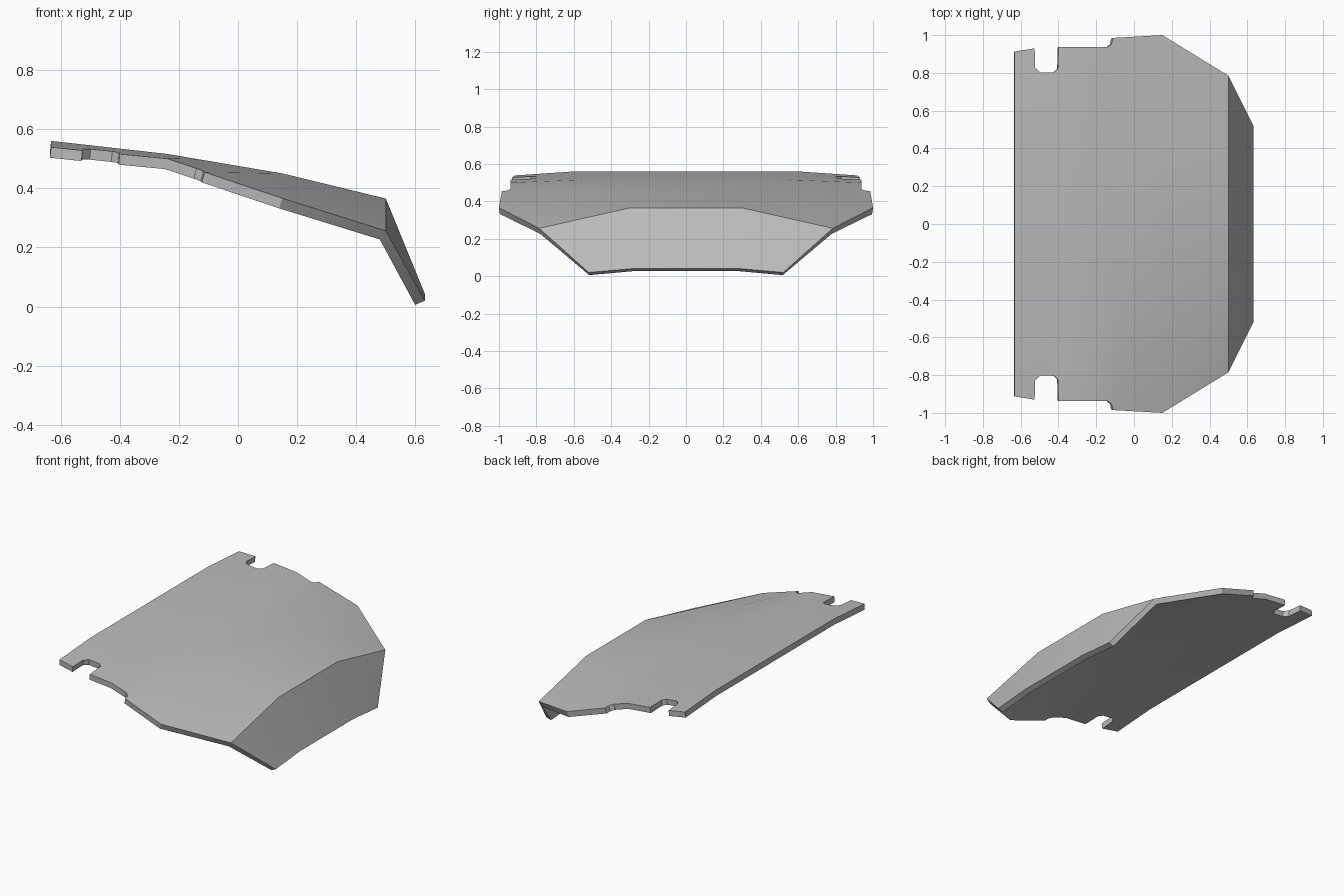
import bpy
import bmesh

cube = bpy.data.objects.get("Cube")
if cube:
    bpy.data.objects.remove(cube, do_unlink=True)

# Panel sections from back to nose:
# x, flat half width, centre height, reference half width, edge height
SECTIONS = [
    (-0.632, 0.60, 0.560, 0.91, 0.539),
    (-0.24, 0.55, 0.516, 0.94, 0.500),
    (0.15, 0.42, 0.450, 1.00, 0.366),
    (0.50, 0.30, 0.365, 0.785, 0.256),
    (0.632, 0.27, 0.042, 0.52, 0.020),
]

# Side outline (x, half width), with the hinge notch and the small step
OUTLINE = [
    (-0.632, 0.913), (-0.526, 0.93), (-0.523, 0.83), (-0.498, 0.803),
    (-0.425, 0.803), (-0.403, 0.825), (-0.40, 0.937), (-0.24, 0.937),
    (-0.14, 0.937), (-0.117, 0.955), (-0.113, 0.985), (0.15, 1.0),
    (0.50, 0.785), (0.632, 0.52),
]


def section_at(x):
    """Blend the two sections on either side of x."""
    for a, b in zip(SECTIONS, SECTIONS[1:]):
        if x <= b[0]:
            t = (x - a[0]) / (b[0] - a[0])
            return [p + (q - p) * t for p, q in zip(a, b)]
    return SECTIONS[-1]


# Outer skin
bm = bmesh.new()
rows = []
for x, edge in OUTLINE:
    _, flat, z_mid, ref, z_ref = section_at(x)
    z_edge = z_mid + (z_ref - z_mid) * (edge - flat) / (ref - flat)
    rows.append([bm.verts.new((x, y, z)) for y, z in
                 ((-edge, z_edge), (-flat, z_mid), (flat, z_mid), (edge, z_edge))])
for a, b in zip(rows, rows[1:]):
    for i in range(3):
        bm.faces.new((a[i], b[i], b[i + 1], a[i + 1]))
bm.normal_update()
mesh = bpy.data.meshes.new("curved_panel")
bm.to_mesh(mesh)
bm.free()
panel = bpy.data.objects.new("curved_panel", mesh)
bpy.context.collection.objects.link(panel)

# Single grey paint
grey = bpy.data.materials.new("grey")
grey.use_nodes = True
colour = (0.5, 0.5, 0.5, 1)
grey.diffuse_color = colour
grey.node_tree.nodes["Principled BSDF"].inputs["Base Color"].default_value = colour
mesh.materials.append(grey)

# Thickness, inward from the skin
bpy.ops.object.select_all(action='DESELECT')
panel.select_set(True)
bpy.context.view_layer.objects.active = panel
shell = panel.modifiers.new("thickness", 'SOLIDIFY')
shell.thickness = 0.036
shell.offset = -1
bpy.ops.object.modifier_apply(modifier=shell.name)
bpy.ops.object.shade_smooth_by_angle(angle=0.5)
